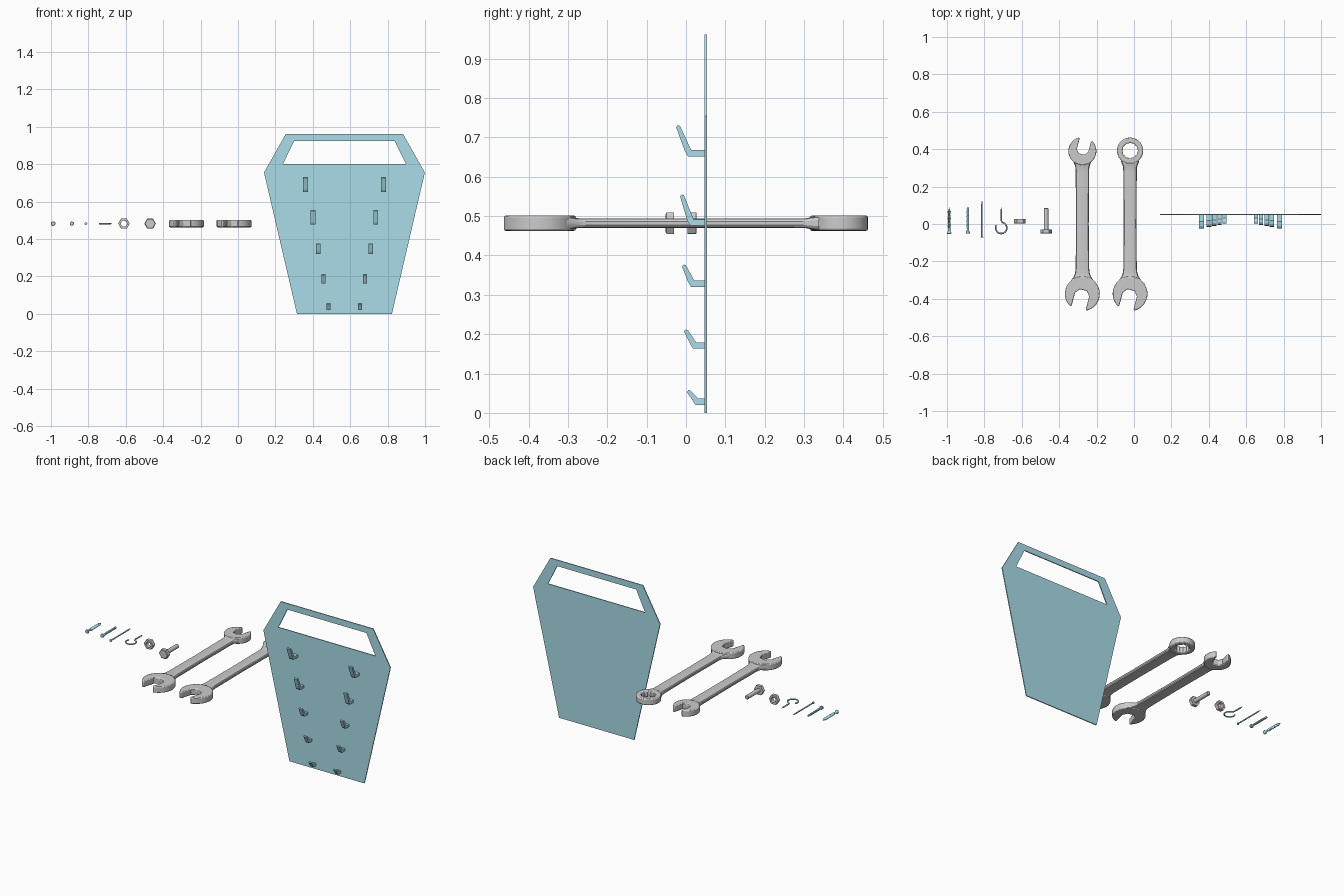
import bpy, bmesh
from math import sin, cos, pi, radians, asin
from mathutils import Matrix, Vector

if "Cube" in bpy.data.objects:
    bpy.data.objects.remove(bpy.data.objects["Cube"])

teal = bpy.data.materials.new("teal")
teal.diffuse_color = (0.40, 0.72, 0.82, 1)
teal.use_nodes = True
teal.node_tree.nodes["Principled BSDF"].inputs["Base Color"].default_value = teal.diffuse_color
ZC = 0.482                                   # height of the loose tools
UPRIGHT = Matrix.Rotation(pi / 2, 4, 'X')    # local xy -> world xz
SIDE = Matrix(((0, 0, 1, 0), (1, 0, 0, 0), (0, 1, 0, 0), (0, 0, 0, 1)))  # local xy -> world yz


def finish(name, bm, matrix, mat=None, bevel=0, smooth=True):
    bmesh.ops.remove_doubles(bm, verts=bm.verts, dist=1e-6)
    bmesh.ops.recalc_face_normals(bm, faces=bm.faces)
    me = bpy.data.meshes.new(name)
    bm.to_mesh(me)
    bm.free()
    ob = bpy.data.objects.new(name, me)
    bpy.context.collection.objects.link(ob)
    ob.matrix_world = matrix
    if mat:
        me.materials.append(mat)
    if bevel:
        m = ob.modifiers.new("bevel", 'BEVEL')
        m.width, m.segments, m.limit_method, m.angle_limit = bevel, 2, 'ANGLE', radians(50)
    if smooth:
        bpy.ops.object.select_all(action='DESELECT')
        bpy.context.view_layer.objects.active = ob
        ob.select_set(True)
        bpy.ops.object.shade_smooth_by_angle(angle=radians(30))
    return ob


def loft(bm, rings, closed=False):
    rings = [[bm.verts.new(p) for p in r] for r in rings]
    n = len(rings[0])
    for a, b in zip(rings, rings[1:] + rings[:1] if closed else rings[1:]):
        for i in range(n):
            j = (i + 1) % n
            bm.faces.new((a[i], a[j], b[j], b[i]))
    if not closed:
        bm.faces.new(rings[0])
        bm.faces.new(rings[-1])


def prism(name, pts, depth, matrix, **kw):
    bm = bmesh.new()
    loft(bm, [[(x, y, s * depth / 2) for x, y in pts] for s in (-1, 1)])
    return finish(name, bm, matrix, **kw)


def plate_with_hole(name, outer, inner, depth, matrix, **kw):
    bm = bmesh.new()
    h = depth / 2
    loft(bm, [[(x, y, z) for x, y in o] for o, z in
              ((outer, -h), (outer, h), (inner, h), (inner, -h))], closed=True)
    return finish(name, bm, matrix, **kw)


def lathe(name, x, profile, segs=16, **kw):
    # profile of (y, radius) turned about an axis along y
    bm = bmesh.new()
    loft(bm, [[(r * cos(2 * pi * i / segs), y, r * sin(2 * pi * i / segs)) for i in range(segs)]
              for y, r in profile])
    return finish(name, bm, Matrix.Translation((x, 0, ZC)), **kw)


def thread(y0, y1, r, depth, turns):
    d = (y1 - y0) / turns
    return [p for i in range(turns) for p in ((y0 + i * d, r - depth), (y0 + (i + .5) * d, r))]


def circle(r, n):
    return [(r * cos(2 * pi * i / n), r * sin(2 * pi * i / n)) for i in range(n)]


# Carrying board with handle slot
outer = [(-.254, 0), (.254, 0), (.43, .755), (.313, .962), (-.313, .962), (-.43, .755)]
inner = [(-.1, .8), (.1, .8), (.329, .8), (.268, .925), (-.268, .925), (-.329, .8)]
CX = 0.569
plate_with_hole("board", outer, inner, .006, Matrix.Translation((CX, .05, 0)) @ UPRIGHT,
                mat=teal, smooth=False)

# Hooks: x offset, width, base z, bend y, tip y, tip z
for k, (dx, w, z, by, ty, tz) in enumerate((
        (.209, .026, .652, .005, -.021, .731), (.168, .025, .476, .011, -.011, .555),
        (.140, .023, .320, .013, -.006, .377), (.111, .022, .163, .018, -.001, .212),
        (.084, .021, .020, .024, .006, .058))):
    pts = [(.048, z), (by, z), (by - .008, z + .013), (ty - .004, tz - .005), (ty, tz),
           (ty + .006, tz - .002), (by + .008, z + .016), (.048, z + .016)]
    for s, side in ((-1, "left"), (1, "right")):
        prism(f"hook_{k + 1}_{side}", pts, w, Matrix.Translation((CX + s * dx, 0, 0)) @ SIDE,
              mat=teal, smooth=False)


# Wrenches
def wrench_handle(name, x, sections):
    bm = bmesh.new()
    rings = []
    for y, w, t in sections:
        c, d = t * .8, t * .4
        rings.append([(a, y, b) for a, b in (
            (w, d), (w - c * .4, t * .85), (w - c, t), (c - w, t), (c * .4 - w, t * .85), (-w, d),
            (-w, -d), (c * .4 - w, -t * .85), (c - w, -t), (w - c, -t), (w - c * .4, -t * .85), (w, -d))])
    loft(bm, rings)
    finish(name, bm, Matrix.Translation((x, 0, ZC)))


def open_jaw(name, x, y, r, direction):
    g = r * .42
    a0 = asin(g / r) + .1
    n = 40
    pts = [(r * cos(a0 + (2 * pi - 2 * a0) * i / n), r * sin(a0 + (2 * pi - 2 * a0) * i / n))
           for i in range(n + 1)]
    pts += [(r * .84, -g), (r * .05, -g), (-r * .22, -g * .5), (-r * .22, g * .5),
            (r * .05, g), (r * .84, g)]
    prism(name, pts, .039, Matrix.Translation((x, y, ZC)) @ Matrix.Rotation(direction, 4, 'Z'),
          bevel=.005)


BOTTOM = [(-.315, .068, .018), (-.295, .056, .016), (-.28, .045, .013), (-.262, .039, .012),
          (-.235, .036, .012), (0, .034, .012), (.27, .036, .012)]
for name, x in (("combination", -.021), ("open", -.276)):
    wrench_handle(name + "_wrench_handle", x, BOTTOM + [(.305, .037, .0125), (.318, .042, .0155), (.338, .05, .018)])
    open_jaw(name + "_wrench_jaw", x, -.373, .093, radians(255))
open_jaw("open_wrench_small_jaw", -.276, .39, .075, radians(75))
socket = [(x * f, y * f) for i, (x, y) in enumerate(circle(.043, 48))
          for f in ((1, .95, .89, .95)[i % 4],)]
plate_with_hole("combination_wrench_ring", circle(.07, 48), socket, .038,
                Matrix.Translation((-.021, .392, ZC)), bevel=.005)


# Hex bolt and nut
lathe("bolt_head", -.47, [(-.052, .027), (-.049, .031), (-.030, .031)], 6, smooth=False)
lathe("bolt_shank", -.47, [(-.032, .0125), (.083, .0125), (.086, .010)], 24)
corners = [Vector(p) for p in circle(.031, 6)]
hexagon = [corners[i].lerp(corners[(i + 1) % 6], j / 4) for i in range(6) for j in range(4)]
plate_with_hole("nut", hexagon, circle(.016, 24), .023,
                Matrix.Translation((-.61, .015, ZC)) @ UPRIGHT, bevel=.001)

# Eye screw: open wire ring and threaded shaft
cu = bpy.data.curves.new("eye_ring", 'CURVE')
cu.dimensions = '3D'
cu.bevel_depth, cu.bevel_resolution, cu.use_fill_caps = .0042, 2, True
sp = cu.splines.new('POLY')
path = [(.030 * cos(radians(a)), -.021 + .030 * sin(radians(a))) for a in range(150, 436, 11)]
path += [(.003, .012), (0, .022), (0, .03)]
sp.points.add(len(path) - 1)
for p, (x, y) in zip(sp.points, path):
    p.co = (x, y, 0, 1)
eye = bpy.data.objects.new("eye_ring", cu)
bpy.context.collection.objects.link(eye)
eye.location = (-.71, 0, ZC)
cu.materials.append(teal)
bpy.ops.object.select_all(action='DESELECT')
bpy.context.view_layer.objects.active = eye
eye.select_set(True)
bpy.ops.object.convert(target='MESH')
lathe("eye_shaft", -.71, [(.022, .0042)] + thread(.03, .075, .0047, .0012, 9) + [(.088, .0005)],
      10, mat=teal)

# Nail
lathe("nail", -.813, [(-.073, .0075), (-.069, .0075), (-.068, .004), (.105, .004), (.127, .0004)],
      12, mat=teal)

# Machine screw with round head
lathe("machine_screw", -.888, [(-.052, .006), (-.050, .010), (-.040, .011), (-.039, .0065)]
      + thread(-.025, .085, .0068, .001, 16) + [(.087, .0055)], 14, mat=teal)

# Wood screw with countersunk head and point
lathe("wood_screw", -.988, [(-.053, .010), (-.050, .012), (-.047, .012), (-.036, .006), (-.02, .006)]
      + thread(-.018, .072, .0085, .003, 12) + [(.074, .0045), (.088, .0004)], 14, mat=teal)
